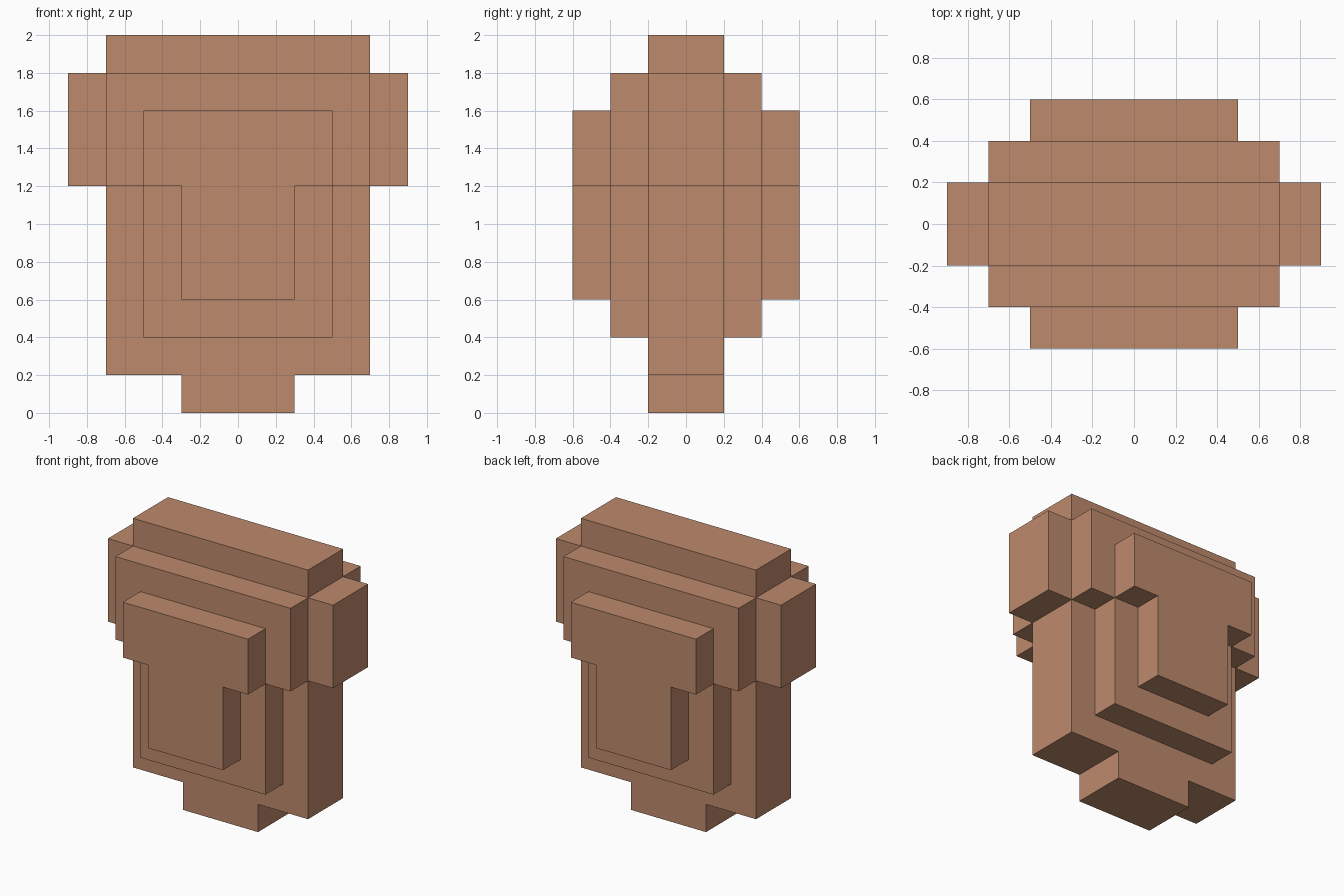
import bpy
import bmesh

cube = bpy.data.objects.get("Cube")
if cube:
    bpy.data.objects.remove(cube, do_unlink=True)

# Single clay-brown material
clay = bpy.data.materials.new("clay_brown")
clay.use_nodes = True
colour = (0.515, 0.255, 0.152, 1.0)
clay.diffuse_color = colour
clay.node_tree.nodes["Principled BSDF"].inputs["Base Color"].default_value = colour


def stepped_slab(name, half_depth, right_side):
    """Extrude a left-right symmetric outline, given bottom to top, through y."""
    outline = right_side + [(-x, z) for x, z in reversed(right_side)]
    bm = bmesh.new()
    face = bm.faces.new([bm.verts.new((x, -half_depth, z)) for x, z in outline])
    extruded = bmesh.ops.extrude_face_region(bm, geom=[face])["geom"]
    verts = [v for v in extruded if isinstance(v, bmesh.types.BMVert)]
    bmesh.ops.translate(bm, verts=verts, vec=(0, 2 * half_depth, 0))
    bmesh.ops.recalc_face_normals(bm, faces=bm.faces)
    mesh = bpy.data.meshes.new(name)
    bm.to_mesh(mesh)
    bm.free()
    mesh.materials.append(clay)
    obj = bpy.data.objects.new(name, mesh)
    bpy.context.collection.objects.link(obj)
    return obj


# Wide core with foot, shoulders and raised top
stepped_slab("core_body", 0.2, [(0.3, 0), (0.3, 0.2), (0.7, 0.2), (0.7, 1.2),
                                (0.9, 1.2), (0.9, 1.8), (0.7, 1.8), (0.7, 2.0)])
# Middle step, showing on the front and back
stepped_slab("middle_layer", 0.4, [(0.5, 0.4), (0.5, 1.2), (0.7, 1.2), (0.7, 1.8)])
# Outermost step, showing on the front and back
stepped_slab("outer_layer", 0.6, [(0.3, 0.6), (0.3, 1.2), (0.5, 1.2), (0.5, 1.6)])
